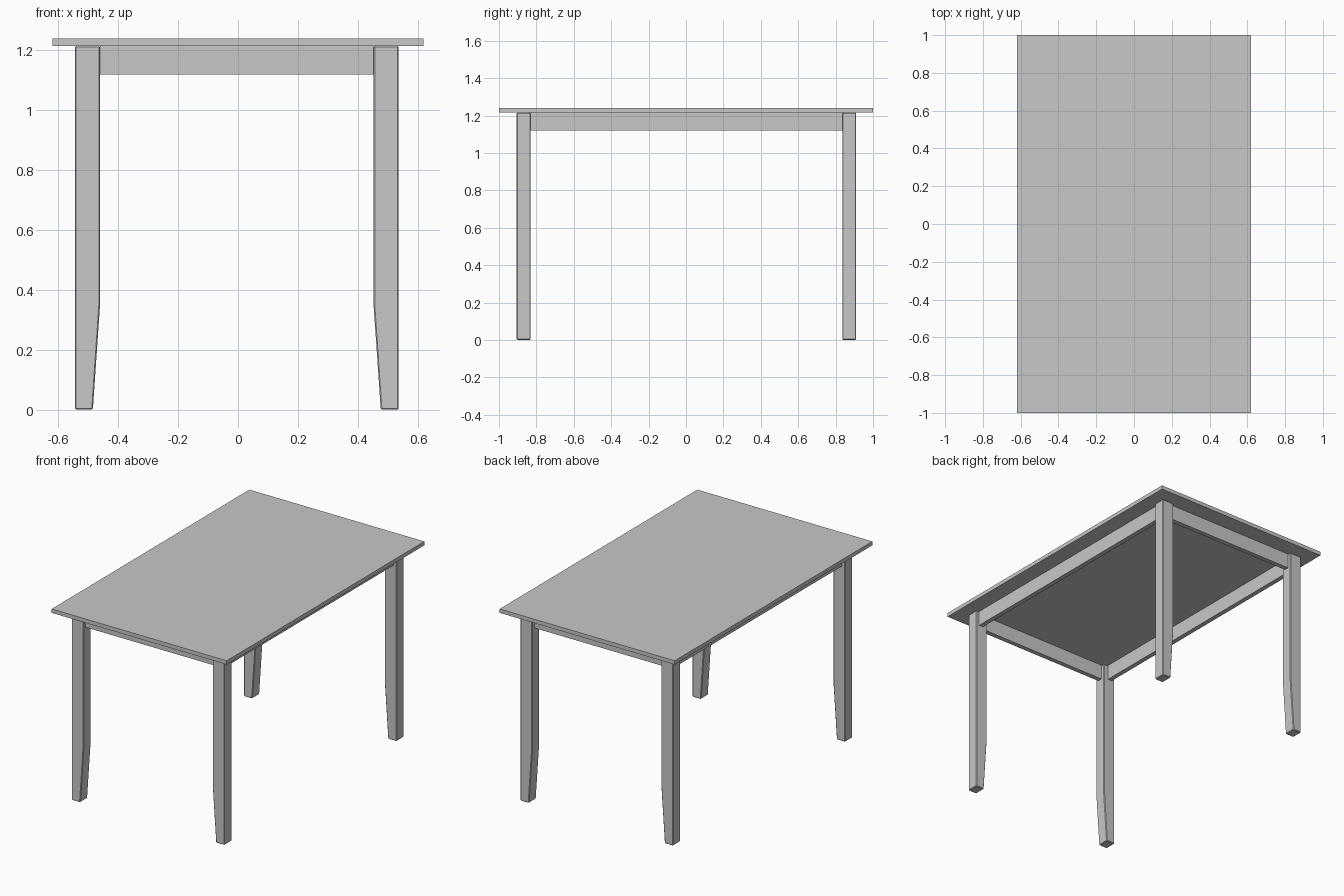
import bpy
import bmesh

cube = bpy.data.objects.get("Cube")
if cube:
    bpy.data.objects.remove(cube, do_unlink=True)

grey = bpy.data.materials.new("plain grey")
grey.use_nodes = True
colour = (0.58, 0.58, 0.58, 1)
grey.diffuse_color = colour
grey.node_tree.nodes["Principled BSDF"].inputs["Base Color"].default_value = colour

TOP_Z, UNDER_Z, APRON_Z = 1.24, 1.215, 1.12
LEG_X, LEG_Y = (-0.545, 0.537), (-0.905, 0.91)   # outer faces of the legs
LEG_W, LEG_D, FOOT_W = 0.084, 0.074, 0.06
INSET, THICK = 0.022, 0.03


def prism(name, profile, y0, y1, bevel=0):
    """Extrude an x-z profile from y0 to y1."""
    bm = bmesh.new()
    face = bm.faces.new([bm.verts.new((x, y0, z)) for x, z in profile])
    new = bmesh.ops.extrude_face_region(bm, geom=[face])["geom"]
    verts = [v for v in new if isinstance(v, bmesh.types.BMVert)]
    bmesh.ops.translate(bm, verts=verts, vec=(0, y1 - y0, 0))
    bmesh.ops.recalc_face_normals(bm, faces=bm.faces)
    mesh = bpy.data.meshes.new(name)
    bm.to_mesh(mesh)
    bm.free()
    mesh.materials.append(grey)
    obj = bpy.data.objects.new(name, mesh)
    bpy.context.collection.objects.link(obj)
    if bevel:
        mod = obj.modifiers.new("softened edges", "BEVEL")
        mod.width = bevel
        mod.segments = 1
    return obj


def box(name, x0, x1, y0, y1, z0, z1):
    return prism(name, [(x0, z0), (x1, z0), (x1, z1), (x0, z1)], y0, y1)


# Table top
box("table_top", -0.62, 0.62, -1, 1, UNDER_Z, TOP_Z)

# Legs, tapered on the inner side near the foot
for x, side, sx in zip(LEG_X, ("right", "left"), (1, -1)):
    for y, end, sy in zip(LEG_Y, ("front", "back"), (1, -1)):
        inner = x + sx * LEG_W
        profile = [(x, 0), (x + sx * FOOT_W, 0), (inner, 0.35),
                   (inner, UNDER_Z), (x, UNDER_Z)]
        prism(f"{end}_{side}_leg", profile, y, y + sy * LEG_D, bevel=0.004)

# Aprons between the legs, set slightly back from their outer faces
for x, side, s in zip(LEG_X, ("right", "left"), (1, -1)):
    a, b = sorted((x + s * INSET, x + s * (INSET + THICK)))
    box(f"{side}_apron", a, b, LEG_Y[0] + LEG_D, LEG_Y[1] - LEG_D, APRON_Z, UNDER_Z)
for y, end, s in zip(LEG_Y, ("front", "back"), (1, -1)):
    a, b = sorted((y + s * INSET, y + s * (INSET + THICK)))
    box(f"{end}_apron", LEG_X[0] + LEG_W, LEG_X[1] - LEG_W, a, b, APRON_Z, UNDER_Z)
